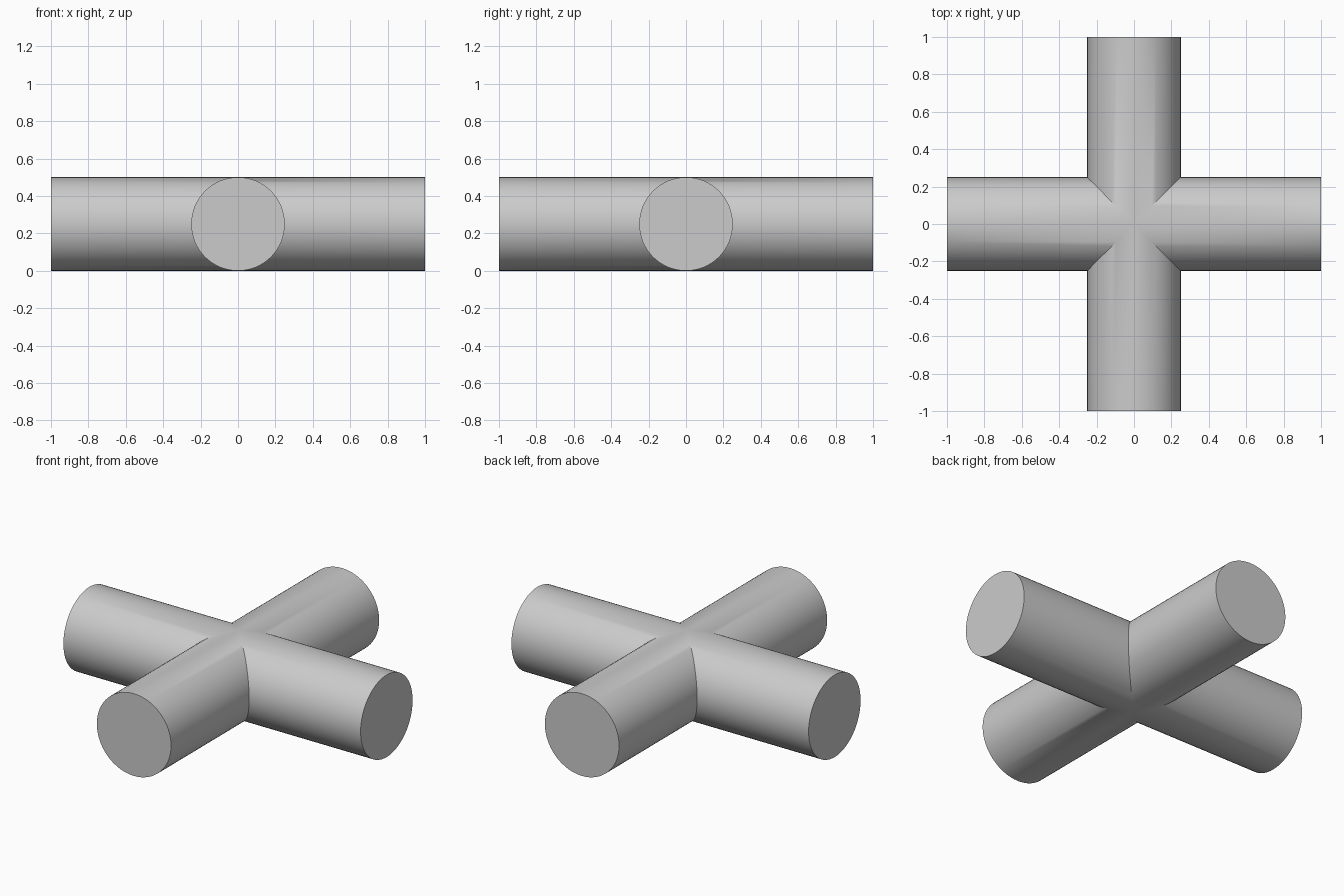
import bpy, bmesh, math
from mathutils import Matrix, Vector

cube = bpy.data.objects.get("Cube")
if cube:
    bpy.data.objects.remove(cube, do_unlink=True)

RADIUS, REACH, SIDES = 0.25, 1.0, 64

# Plain grey material
grey = bpy.data.materials.new("plain grey")
grey.use_nodes = True
colour = (0.6, 0.6, 0.6, 1)
grey.diffuse_color = colour
grey.node_tree.nodes["Principled BSDF"].inputs["Base Color"].default_value = colour

bm = bmesh.new()


def add_arm(turn):
    """One round arm, mitred at its inner end and capped at its outer end."""
    spin = Matrix.Rotation(turn, 3, "Z")
    inner, outer = [], []
    for i in range(SIDES):
        a = math.tau * i / SIDES
        y, z = RADIUS * math.cos(a), RADIUS * math.sin(a) + RADIUS
        inner.append(bm.verts.new(spin @ Vector((abs(y), y, z))))
        outer.append(bm.verts.new(spin @ Vector((REACH, y, z))))
    for i in range(SIDES):
        j = (i + 1) % SIDES
        bm.faces.new((inner[i], outer[i], outer[j], inner[j]))
    bm.faces.new(outer)


# Four arms, welded along their mitres
for k in range(4):
    add_arm(k * math.pi / 2)
bmesh.ops.remove_doubles(bm, verts=bm.verts, dist=0.0001)
bmesh.ops.recalc_face_normals(bm, faces=bm.faces)

mesh = bpy.data.meshes.new("pipe_cross")
bm.to_mesh(mesh)
bm.free()
mesh.materials.append(grey)
pipe_cross = bpy.data.objects.new("pipe_cross", mesh)
bpy.context.collection.objects.link(pipe_cross)

# Smooth walls with sharp caps and mitres
bpy.ops.object.select_all(action="DESELECT")
pipe_cross.select_set(True)
bpy.context.view_layer.objects.active = pipe_cross
bpy.ops.object.shade_smooth_by_angle(angle=math.radians(30))
